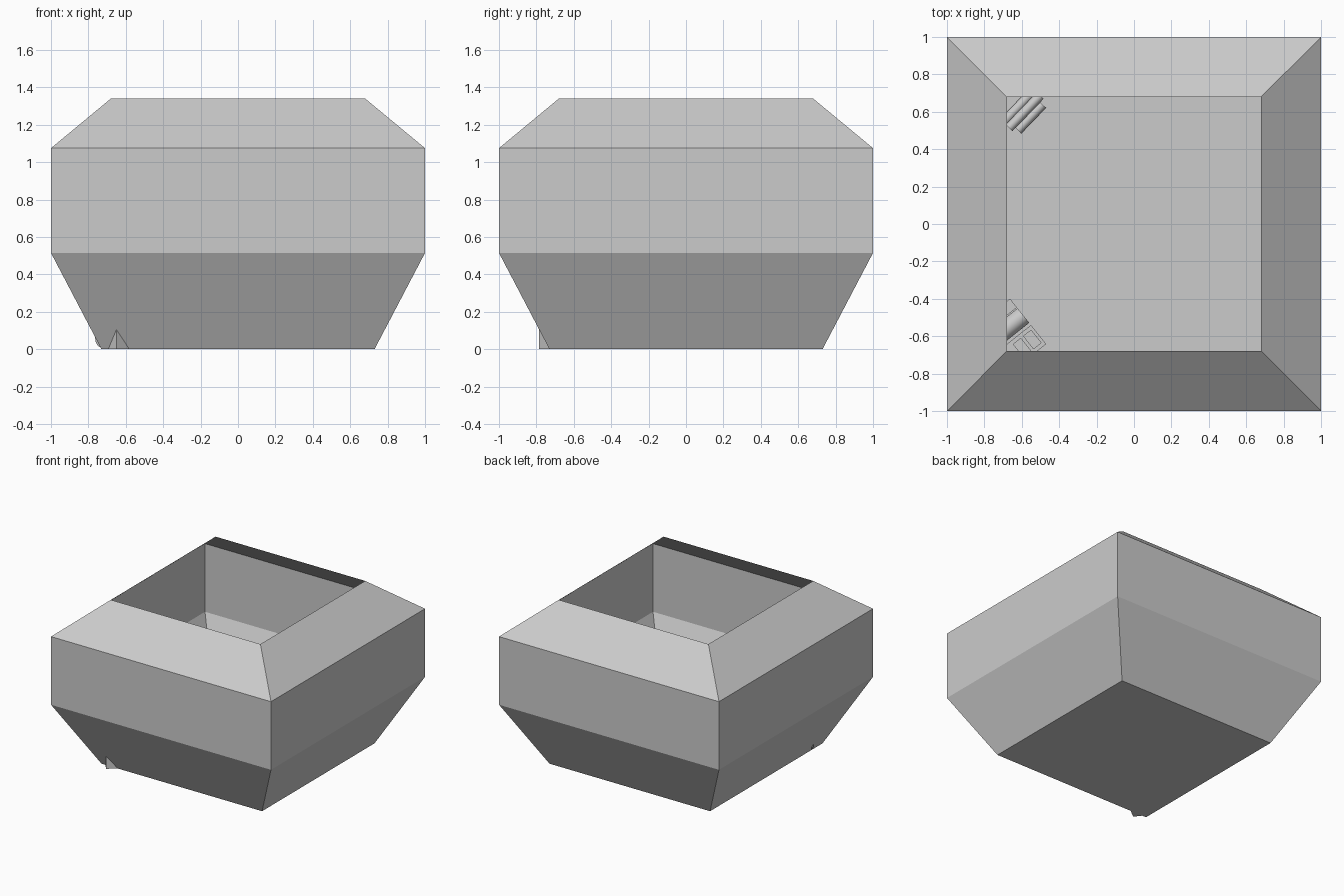
import bpy, bmesh, math
from mathutils import Matrix, Vector

if "Cube" in bpy.data.objects:
    bpy.data.objects.remove(bpy.data.objects["Cube"])


def make_object(name, bm):
    bmesh.ops.recalc_face_normals(bm, faces=bm.faces)
    mesh = bpy.data.meshes.new(name)
    bm.to_mesh(mesh)
    bm.free()
    obj = bpy.data.objects.new(name, mesh)
    bpy.context.collection.objects.link(obj)
    return obj


# Square open shell: profile of (half width, height), floor closed, top open
bm = bmesh.new()
rings = []
for half, z in [(0.73, 0), (1.0, 0.515), (1.0, 1.075), (0.68, 1.34)]:
    rings.append([bm.verts.new((sx * half, sy * half, z))
                  for sx, sy in ((-1, -1), (1, -1), (1, 1), (-1, 1))])
bm.faces.new(rings[0])
for low, high in zip(rings, rings[1:]):
    for i in range(4):
        j = (i + 1) % 4
        bm.faces.new((low[i], low[j], high[j], high[i]))
make_object("planter_shell", bm)

# Local frame of the turned case in the front left corner
frame = Matrix.Translation((-0.65, -0.785, 0)) @ Matrix.Rotation(math.radians(38.5), 4, 'Z')


def case_box(name, low, high):
    low, high = Vector(low), Vector(high)
    bm = bmesh.new()
    bmesh.ops.create_cube(bm, size=1, matrix=frame
                          @ Matrix.Translation((low + high) / 2)
                          @ Matrix.Diagonal((*(high - low), 1)))
    make_object(name, bm)


def rod(name, matrix, length, radius, sides=16):
    bm = bmesh.new()
    bmesh.ops.create_cone(bm, cap_ends=True, segments=sides, radius1=radius,
                          radius2=radius, depth=length,
                          matrix=matrix @ Matrix.Rotation(math.pi / 2, 4, 'Y'))
    for f in bm.faces:
        f.smooth = len(f.verts) == 4
    obj = make_object(name, bm)
    obj.data.set_sharp_from_angle(angle=math.radians(40))


# Case body, raised panels, barrel and end plate
case_box("case_body", (0, 0, 0), (0.23, 0.13, 0.13))
for i in range(2):
    u = 0.09 + 0.07 * i
    case_box("case_panel", (u, 0.02, 0.13), (u + 0.055, 0.11, 0.14))
rod("case_barrel", frame @ Matrix.Translation((0.14, 0.195, 0.06)), 0.18, 0.05)
case_box("case_end_plate", (0.16, 0.25, 0), (0.23, 0.31, 0.06))

# Bundle of rods lying diagonally in the back left corner
for x, y, z, length in [(-0.555, 0.57, 0.025, 0.19), (-0.585, 0.6, 0.05, 0.24),
                        (-0.615, 0.63, 0.025, 0.22)]:
    rod("bundle_rod", Matrix.Translation((x, y, z))
        @ Matrix.Rotation(math.radians(46), 4, 'Z'), length, 0.025, 12)
